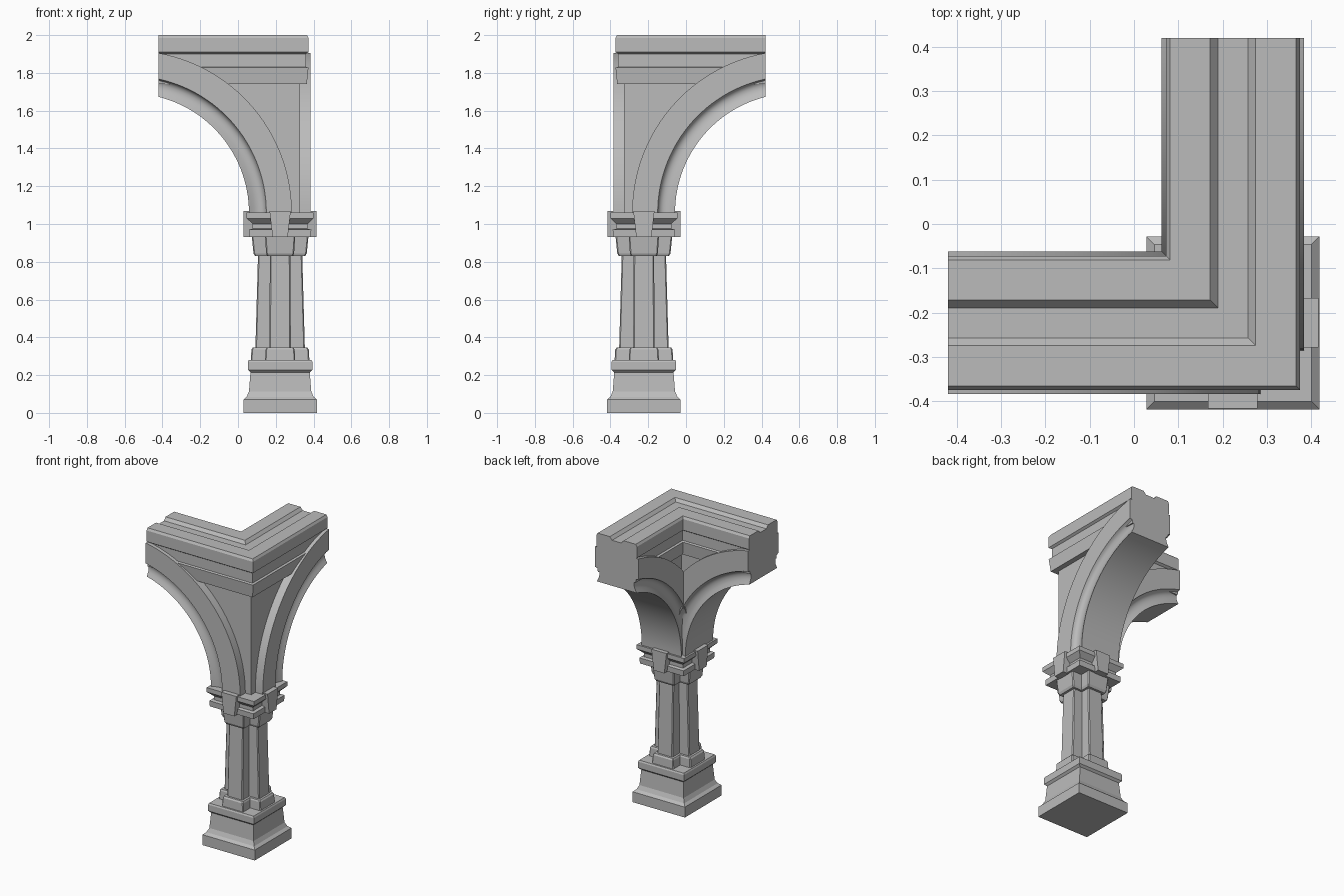
import bpy, bmesh, math
from mathutils import Vector

cube = bpy.data.objects.get("Cube")
if cube:
    bpy.data.objects.remove(cube, do_unlink=True)

stone = bpy.data.materials.new("grey_stone")
stone.use_nodes = True
GREY = (0.5, 0.5, 0.5, 1)
stone.diffuse_color = GREY
stone.node_tree.nodes["Principled BSDF"].inputs["Base Color"].default_value = GREY

C = 0.223            # column axis sits at (C, -C)
END = -0.42          # open end of each arm
SPRING = 1.06        # height where the arches start
ARC_X = -0.574       # centre of the arch circles


def loft(name, rings, smooth=False, mirrored=False):
    """Skin a row of equal closed rings and cap both ends."""
    bm = bmesh.new()
    rows = []
    for ring in rings:
        if mirrored:     # second arm is the first reflected on the diagonal
            ring = [(-y, -x, z) for x, y, z in ring]
        rows.append([bm.verts.new(p) for p in ring])
    n = len(rows[0])
    for a, b in zip(rows, rows[1:]):
        for i in range(n):
            j = (i + 1) % n
            bm.faces.new((a[i], a[j], b[j], b[i]))
    bm.faces.new(rows[0])
    bm.faces.new(rows[-1])
    bmesh.ops.recalc_face_normals(bm, faces=bm.faces)
    mesh = bpy.data.meshes.new(name)
    bm.to_mesh(mesh)
    bm.free()
    mesh.materials.append(stone)
    ob = bpy.data.objects.new(name, mesh)
    bpy.context.collection.objects.link(ob)
    if smooth:
        bpy.ops.object.select_all(action='DESELECT')
        ob.select_set(True)
        bpy.context.view_layer.objects.active = ob
        bpy.ops.object.shade_smooth_by_angle(angle=math.radians(35))
    return ob


def square(h, z):
    return [(C + sx * h, -C + sy * h, z) for sx, sy in ((-1, -1), (1, -1), (1, 1), (-1, 1))]


def cross(h, a, z, chamfer=0.006):
    """Plus-shaped plan: reach h, half arm width a, chamfered tips."""
    tip = [(a, -a), (h - chamfer, -a), (h, -a + chamfer), (h, a - chamfer), (h - chamfer, a)]
    ring = []
    for k in range(4):
        for x, y in tip:
            for _ in range(k):
                x, y = -y, x
            ring.append((C + x, -C + y, z))
    return ring


# Pedestal, collar, shaft and capital
loft("pedestal", [square(h, z) for h, z in (
    (0.195, 0), (0.195, 0.07), (0.178, 0.085), (0.165, 0.112), (0.157, 0.215),
    (0.171, 0.228), (0.171, 0.27), (0.166, 0.28))])
loft("shaft_collar", [cross(h, a, z) for h, a, z in (
    (0.155, 0.08, 0.28), (0.152, 0.077, 0.335), (0.145, 0.072, 0.345))])
loft("shaft", [cross(0.131, 0.057, 0.34), cross(0.117, 0.054, 0.84)])
loft("capital_neck", [cross(h, a, z) for h, a, z in (
    (0.133, 0.068, 0.83), (0.141, 0.074, 0.845), (0.15, 0.08, 0.935))])
loft("abacus", [square(h, z) for h, z in (
    (0.163, 0.932), (0.165, 0.97), (0.145, 0.975), (0.145, 1.0),
    (0.177, 1.03), (0.177, SPRING))])

# Wedge bracket on each side of the capital
for k, side in enumerate(("front", "left", "back", "right")):
    wedge = []
    for half, z in ((0.04, 0.93), (0.056, 1.068)):
        ring = []
        for x, y in ((-half, -0.193), (half, -0.193), (half, -0.11), (-half, -0.11)):
            for _ in range(k):
                x, y = -y, x
            ring.append((C + x, -C + y, z))
        wedge.append(ring)
    loft(side + "_bracket", wedge)


# Cornice swept round the corner with a mitre
half = [(0.034, 1.98), (0.051, 2.0), (0.142, 2.0), (0.151, 1.985), (0.151, 1.91),
        (0.136, 1.9), (0.136, 1.832), (0.15, 1.828), (0.141, 1.74)]
section = half + [(-w, z) for w, z in reversed(half)]
loft("cornice", [
    [(END, -C - w, z) for w, z in section],
    [(C + w, -C - w, z) for w, z in section],
    [(C + w, -END, z) for w, z in section]])


def arc(r, steps=28):
    """Arch curve from the springing to the open end of the arm."""
    stop = math.acos((END - ARC_X) / r)
    return [(ARC_X + r * math.cos(stop * i / steps),
             SPRING + r * math.sin(stop * i / steps)) for i in range(steps + 1)]


# Arch band section: half width against radius, hollow moulding below
R_IN, R_COVE, R_OUT = 0.632, 0.724, 0.859
band = [(0.161, R_OUT), (0.161, R_COVE), (0.147, 0.72), (0.135, 0.71), (0.129, 0.695),
        (0.129, 0.678), (0.134, 0.66), (0.142, 0.645), (0.148, R_IN)]
band += [(-w, r) for w, r in reversed(band)]

for arm, mirrored in (("front", False), ("side", True)):
    curves = [arc(r) for w, r in band]
    rings = [[(c[i][0], -C - w, c[i][1]) for (w, r), c in zip(band, curves)]
             for i in range(len(curves[0]))]
    loft(arm + "_arch", rings, True, mirrored)

    # Recessed spandrel wall between arch and cornice
    outline = arc(0.78) + [(END, 1.9), (C + 0.106, 1.9), (C + 0.106, SPRING)]
    loft(arm + "_spandrel", [[(x, -C + s * 0.106, z) for x, z in outline] for s in (-1, 1)],
         False, mirrored)
